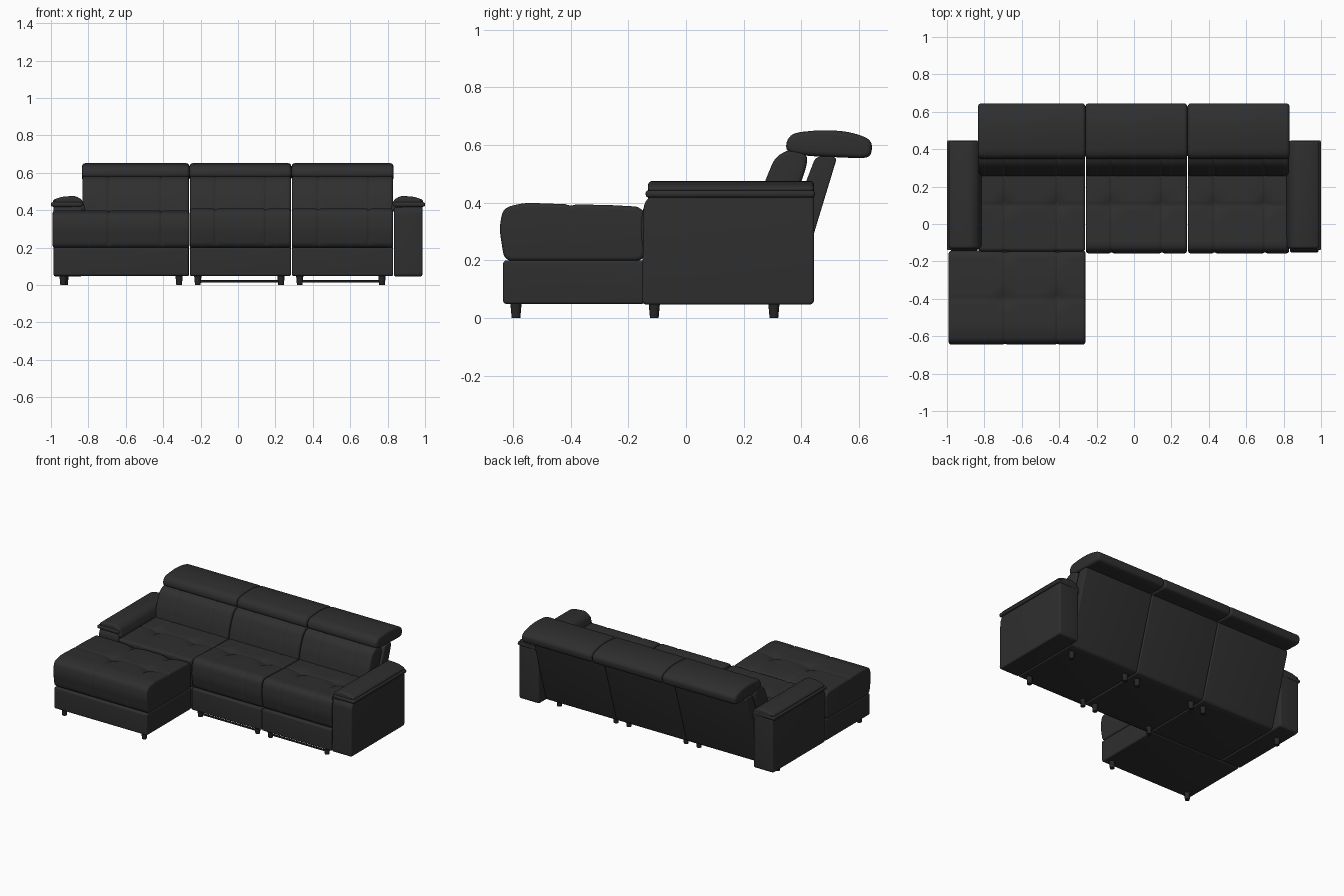
import bpy, bmesh, math
from mathutils import Vector

if "Cube" in bpy.data.objects:
    bpy.data.objects.remove(bpy.data.objects["Cube"])


def material(name, v):
    m = bpy.data.materials.new(name)
    m.diffuse_color = (v, v, v, 1)
    m.use_nodes = True
    m.node_tree.nodes["Principled BSDF"].inputs["Base Color"].default_value = m.diffuse_color
    return m


LEATHER = material("charcoal leather", 0.028)
BLACK = material("black legs", 0.02)


def finish(name, bm, mat):
    bmesh.ops.recalc_face_normals(bm, faces=bm.faces)
    me = bpy.data.meshes.new(name)
    bm.to_mesh(me)
    bm.free()
    me.materials.append(mat)
    ob = bpy.data.objects.new(name, me)
    bpy.context.collection.objects.link(ob)
    bpy.ops.object.select_all(action='DESELECT')
    ob.select_set(True)
    bpy.context.view_layer.objects.active = ob
    bpy.ops.object.shade_smooth_by_angle(angle=math.radians(40))
    return ob


def rounded(pts, r, step, n=5):
    """Closed outline with softened corners, split into short steps."""
    P = [Vector(p) for p in pts]
    area = sum(a.x * b.y - b.x * a.y for a, b in zip(P, P[1:] + P[:1]))
    if area < 0:
        P.reverse()
    out = []
    for i, p in enumerate(P):
        a, b = P[i - 1] - p, P[(i + 1) % len(P)] - p
        s = p + a.normalized() * min(r, a.length * 0.48)
        e = p + b.normalized() * min(r, b.length * 0.48)
        for k in range(n + 1):
            t = k / n
            out.append(s * (1 - t) ** 2 + p * 2 * t * (1 - t) + e * t * t)
    dense = []
    for a, b in zip(out, out[1:] + out[:1]):
        k = max(1, math.ceil((b - a).length / step))
        dense += [a.lerp(b, j / k) for j in range(k)]
    return dense


def loft(name, pts, lo, hi, axis='X', corner=0.03, r=0.015, seams=(), cross=(),
         dip=0.005, tuft=0.013, step=0.3, mat=LEATHER):
    """Sweep an outline along an axis with rounded ends, stitched grooves and tufts."""
    prof = rounded(pts, corner, step)
    n = len(prof)
    norms = []
    for i in range(n):
        d = (prof[(i + 1) % n] - prof[i - 1]).normalized()
        norms.append(Vector((d.y, -d.x)))
    ends = [r * (1 - math.cos(math.pi / 2 * k / 5)) for k in range(6)]
    st = set([lo + e for e in ends] + [hi - e for e in ends])
    if seams:
        k = int((hi - lo - 2 * r) / 0.015)
        st |= {lo + r + (hi - lo - 2 * r) * j / k for j in range(1, k)}
        st |= {s + o for s in seams for o in (-0.012, -0.005, 0, 0.005, 0.012)}
    bell = lambda d, w: math.exp(-(d / w) ** 2)
    bm = bmesh.new()
    rings = []
    for x in sorted(st):
        d = min(x - lo, hi - x)
        inset = r - math.sqrt(max(0, r * r - (r - d) ** 2)) if d < r else 0
        gx = max([bell(x - s, 0.008) for s in seams], default=0)
        ring = []
        for p, nv in zip(prof, norms):
            o = inset
            if nv.y > -0.5:
                up = max(0, min(1, nv.y * 2))
                gy = up * max([bell(p.x - c, 0.010) for c in cross], default=0)
                o += dip * max(gx, gy)
                o += up * tuft * max([bell(math.hypot(x - s, p.x - c), 0.045)
                                      for s in seams for c in cross], default=0)
            q = p - nv * o
            ring.append(bm.verts.new((x, q.x, q.y) if axis == 'X' else (q.x, x, q.y)))
        rings.append(ring)
    for a, b in zip(rings, rings[1:]):
        for i in range(n):
            j = (i + 1) % n
            bm.faces.new((a[i], a[j], b[j], b[i]))
    bm.faces.new(rings[0])
    bm.faces.new(rings[-1])
    return finish(name, bm, mat)


def rect(a0, a1, b0, b1):
    return [(a0, b0), (a1, b0), (a1, b1), (a0, b1)]


# Three seat modules: name, left, right, stitch positions
MODULES = [("chaise", -0.832, -0.262, (-0.69, -0.41)),
           ("middle", -0.257, 0.283, (-0.12, 0.15)),
           ("right", 0.289, 0.829, (0.43, 0.70))]

BACK_PANEL = [(0.22, 0.05), (0.37, 0.05), (0.525, 0.56), (0.45, 0.56), (0.40, 0.43), (0.30, 0.20)]
BACK_CUSHION = [(0.25, 0.37), (0.272, 0.47), (0.31, 0.56), (0.37, 0.59),
                (0.42, 0.57), (0.42, 0.53), (0.385, 0.43), (0.34, 0.37)]
HEADREST = [(0.35, 0.572), (0.42, 0.562), (0.63, 0.553), (0.646, 0.575), (0.644, 0.62),
            (0.57, 0.646), (0.48, 0.653), (0.37, 0.643), (0.346, 0.61)]

for name, x0, x1, seams in MODULES:
    rear = name == "chaise"
    front = -0.143 if rear else -0.15
    loft(name + "_base", rect(front, 0.35, 0.048, 0.2), x0, x1, corner=0.012, r=0.008)
    if rear:
        seat = rect(-0.146, 0.30, 0.198, 0.395)
    else:
        seat = [(-0.142, 0.2), (0.30, 0.2), (0.30, 0.395), (0.05, 0.402),
                (-0.12, 0.41), (-0.15, 0.385), (-0.159, 0.30)]
    loft(name + "_seat", seat, x0, x1, corner=0.02 if rear else 0.03,
         seams=seams, cross=(0.10,), step=0.012)
    loft(name + "_back_panel", BACK_PANEL, x0, x1, corner=0.02, r=0.006)
    loft(name + "_back_cushion", BACK_CUSHION, x0, x1, corner=0.03, r=0.015,
         seams=seams, dip=0.004, step=0.03)
    loft(name + "_headrest", HEADREST, x0 - 0.002, x1 + 0.002, corner=0.04, r=0.018)

# Chaise extension
loft("chaise_front_base", rect(-0.635, -0.143, 0.048, 0.2), -0.986, -0.264, corner=0.015, r=0.01)
loft("chaise_front_seat", [(-0.63, 0.198), (-0.145, 0.198), (-0.142, 0.385), (-0.27, 0.392),
                           (-0.40, 0.394), (-0.56, 0.400), (-0.635, 0.382), (-0.648, 0.31)],
     -0.991, -0.26, corner=0.03, seams=(-0.69, -0.41), cross=(-0.40, -0.155), step=0.012)

# Arms with a thin lip and a pad that rolls over the inner side
ARM = [(-0.153, 0.046), (0.445, 0.046), (0.445, 0.43), (-0.12, 0.43), (-0.147, 0.395)]
PAD = [(0.812, 0.395), (0.84, 0.39), (0.86, 0.43), (0.99, 0.437), (0.99, 0.456),
       (0.94, 0.472), (0.87, 0.477), (0.832, 0.455)]
for side, s in (("left", -1), ("right", 1)):
    a, b = sorted((0.834 * s, 0.986 * s))
    # the left arm starts just behind the chaise extension
    body = [(max(y, -0.141), z) for y, z in ARM] if s < 0 else ARM
    loft(side + "_arm", body, a, b, corner=0.02, r=0.01)
    lip = [(s * x, z) for x, z in rect(0.832, 1.0, 0.418, 0.443)]
    loft(side + "_arm_lip", lip, -0.14, 0.447, axis='Y', corner=0.012, r=0.01)
    loft(side + "_arm_pad", [(s * x, z) for x, z in PAD], -0.132, 0.445, axis='Y',
         corner=0.02, r=0.016)


# Tapered legs
def leg(name, x, y):
    bm = bmesh.new()
    bmesh.ops.create_cone(bm, cap_ends=True, segments=20, radius1=0.015, radius2=0.02, depth=0.055)
    bmesh.ops.translate(bm, verts=bm.verts, vec=(x, y, 0.0275))
    finish(name, bm, BLACK)


spots = [(-0.935, -0.59), (-0.315, -0.59), (-0.925, 0.305), (-0.315, 0.305)]
spots += [(x, y) for x in (-0.215, 0.23, 0.33, 0.77) for y in (-0.11, 0.305)]
for i, (x, y) in enumerate(spots):
    leg(f"leg_{i + 1}", x, y)

# Thin rails between the front legs of the two reclining seats
for name, x0, x1 in (("middle_rail", -0.215, 0.23), ("right_rail", 0.33, 0.77)):
    loft(name, rect(-0.116, -0.104, 0.014, 0.026), x0, x1, corner=0.004, r=0.002, mat=BLACK)
